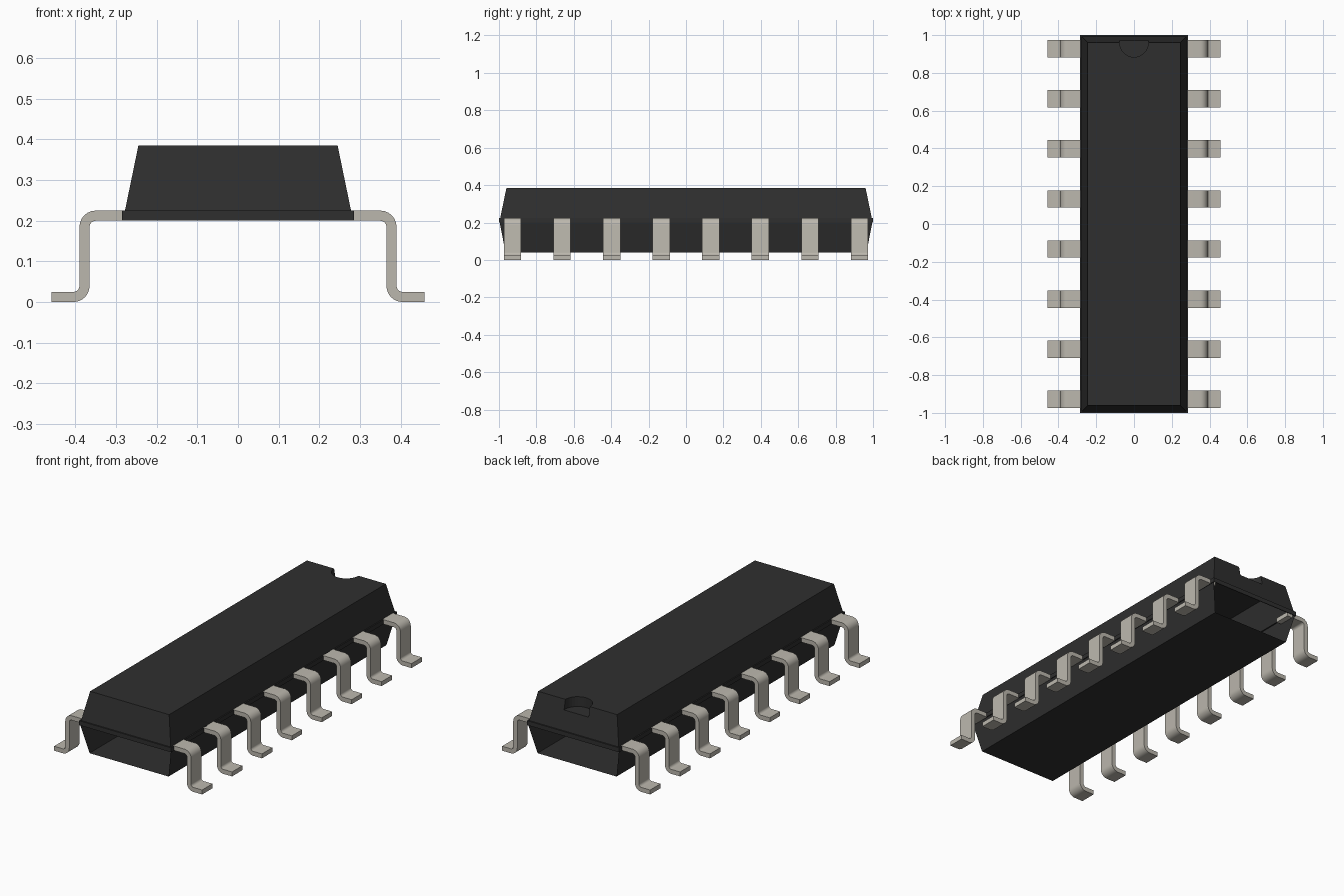
import bpy, bmesh
from math import sin, cos, pi, radians

cube = bpy.data.objects.get("Cube")
if cube:
    bpy.data.objects.remove(cube, do_unlink=True)


def material(name, rgb):
    mat = bpy.data.materials.new(name)
    mat.use_nodes = True
    mat.diffuse_color = (*rgb, 1)
    bsdf = mat.node_tree.nodes["Principled BSDF"]
    bsdf.inputs["Base Color"].default_value = (*rgb, 1)
    bsdf.inputs["Roughness"].default_value = 0.7
    return mat


def finish(bm, name, mat):
    bmesh.ops.recalc_face_normals(bm, faces=bm.faces)
    mesh = bpy.data.meshes.new(name)
    bm.to_mesh(mesh)
    bm.free()
    mesh.materials.append(mat)
    obj = bpy.data.objects.new(name, mesh)
    bpy.context.collection.objects.link(obj)
    return obj


black = material("black plastic", (0.028, 0.028, 0.028))
metal = material("tinned metal", (0.50, 0.475, 0.42))

# Body: rectangular rings (half width, half length, height), bottom to top
RINGS = [(0.245, 0.965, 0.04), (0.281, 0.996, 0.20), (0.285, 1.0, 0.20),
         (0.285, 1.0, 0.225), (0.278, 0.993, 0.225), (0.245, 0.96, 0.385)]
bm = bmesh.new()
rings = []
for w, l, z in RINGS:
    corners = ((-w, -l), (w, -l), (w, l), (-w, l))
    rings.append([bm.verts.new((x, y, z)) for x, y in corners])

# Walls; the lower half is open at both ends, the notched wall comes later
last = len(rings) - 2
for i, (low, high) in enumerate(zip(rings, rings[1:])):
    for side in range(4):
        at_end = side in (0, 2)
        if (i == 0 and at_end) or (i == last and side == 2):
            continue
        n = (side + 1) % 4
        bm.faces.new((low[side], low[n], high[n], high[side]))
bm.faces.new(rings[0])

# Half-round orientation notch in the back edge of the top
(_, base_y, base_z), (_, top_y, top_z) = RINGS[-2:]
radius, floor_z, steps = 0.076, 0.33, 16
slope_y = top_y + (base_y - top_y) * (top_z - floor_z) / (top_z - base_z)
arc = [(radius * cos(pi * k / steps), top_y - radius * sin(pi * k / steps))
       for k in range(steps + 1)]
rim = [bm.verts.new((x, y, top_z)) for x, y in arc]
floor = [bm.verts.new((x, y, floor_z)) for x, y in arc]
lip_l, lip_r = [bm.verts.new((x, slope_y, floor_z)) for x in (radius, -radius)]
low, top = rings[-2], rings[-1]
bm.faces.new([top[0], top[1], top[2], *rim, top[3]])
bm.faces.new([lip_l, *floor, lip_r])
bm.faces.new((low[2], low[3], top[3], rim[-1], lip_r, lip_l, rim[0], top[2]))
for k in range(steps):
    bm.faces.new((rim[k], rim[k + 1], floor[k + 1], floor[k]))
bm.faces.new((rim[0], floor[0], lip_l))
bm.faces.new((rim[-1], lip_r, floor[-1]))
finish(bm, "body", black)


# Leg: bent strip profile, extruded along y
def bend(cx, cz, r, start, end, n=6):
    angles = [radians(start + (end - start) * k / n) for k in range(n + 1)]
    return [(cx + r * cos(a), cz + r * sin(a)) for a in angles]


INNER, OUTER, THICK = 0.015, 0.04, 0.025
upper, lower = (0.35, 0.185), (0.405, 0.04)
outline = ([(0.25, 0.225)] + bend(*upper, OUTER, 90, 0)
           + bend(*lower, INNER, 180, 270)
           + [(0.459, THICK), (0.459, 0)] + bend(*lower, OUTER, 270, 180)
           + bend(*upper, INNER, 0, 90) + [(0.25, 0.20)])
WIDTH, PITCH, COUNT = 0.092, 0.265, 8


def leg(name, side, y):
    bm = bmesh.new()
    face = bm.faces.new([bm.verts.new((side * x, y - WIDTH / 2, z))
                         for x, z in outline])
    made = bmesh.ops.extrude_face_region(bm, geom=[face])["geom"]
    bmesh.ops.translate(bm, vec=(0, WIDTH, 0), verts=[
        v for v in made if isinstance(v, bmesh.types.BMVert)])
    obj = finish(bm, name, metal)
    bpy.ops.object.select_all(action="DESELECT")
    obj.select_set(True)
    bpy.context.view_layer.objects.active = obj
    bpy.ops.object.shade_smooth_by_angle(angle=radians(30))


for label, side in (("left", 1), ("right", -1)):
    for i in range(COUNT):
        leg(f"{label}_leg_{i + 1}", side, (i - (COUNT - 1) / 2) * PITCH)
